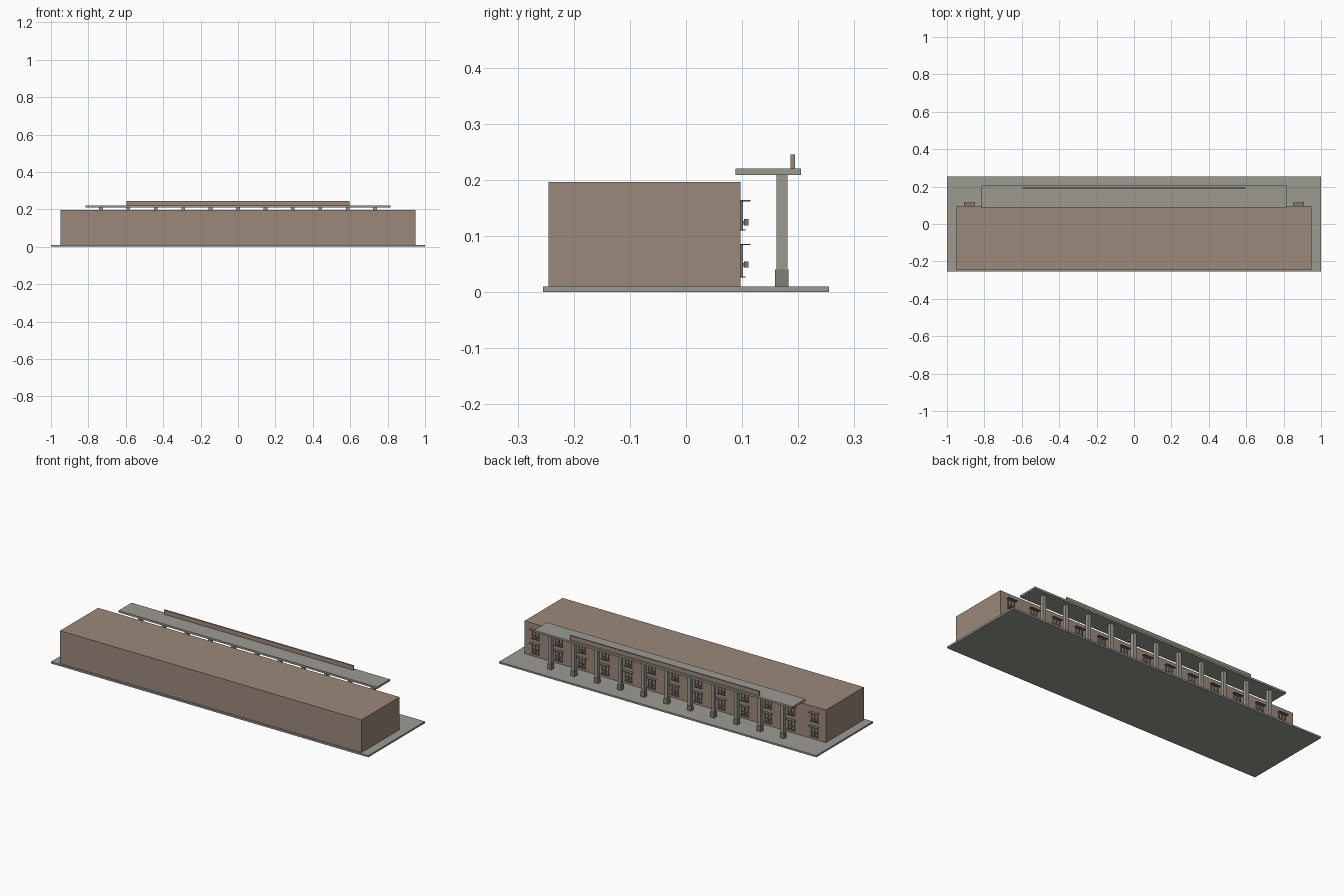
import bpy, bmesh
from mathutils import Matrix

if "Cube" in bpy.data.objects:
    bpy.data.objects.remove(bpy.data.objects["Cube"])


def material(name, rgb):
    m = bpy.data.materials.new(name)
    m.diffuse_color = (*rgb, 1)
    m.use_nodes = True
    m.node_tree.nodes["Principled BSDF"].inputs["Base Color"].default_value = m.diffuse_color
    return m


BRICK = material("brick", (0.33, 0.25, 0.20))
CONCRETE = material("concrete", (0.33, 0.325, 0.29))
PLINTH = material("plinth", (0.22, 0.21, 0.18))
FRAME = material("frame", (0.22, 0.19, 0.16))


def boxes(name, extents, mat):
    """One object made of boxes given as (x0, x1, y0, y1, z0, z1)."""
    bm = bmesh.new()
    for x0, x1, y0, y1, z0, z1 in extents:
        centre = Matrix.Translation(((x0 + x1) / 2, (y0 + y1) / 2, (z0 + z1) / 2))
        size = Matrix.Diagonal((x1 - x0, y1 - y0, z1 - z0, 1))
        bmesh.ops.create_cube(bm, size=1, matrix=centre @ size)
    mesh = bpy.data.meshes.new(name)
    bm.to_mesh(mesh)
    bm.free()
    mesh.materials.append(mat)
    obj = bpy.data.objects.new(name, mesh)
    bpy.context.collection.objects.link(obj)
    return obj


def window(name, x, z0, z1, unit_z):
    wall = 0.097
    w = 0.022  # half width of the frame
    t = 0.004  # bar thickness
    front = 0.102
    # jambs, centre mullion, head and bottom rail
    parts = [(x + c - t / 2, x + c + t / 2, wall, front, z0, z1)
             for c in (-w + t / 2, 0, w - t / 2)]
    parts += [(x - w, x + w, wall, front, z, z + t) for z in (z0, z1 - t)]
    # projecting hood and sill
    parts.append((x - 0.029, x + 0.029, wall, 0.115, z1 - 0.002, z1))
    parts.append((x - 0.025, x + 0.025, wall, 0.106, z0, z0 + 0.002))
    # box unit on its bracket
    parts.append((x - 0.013, x + 0.013, 0.103, 0.111, unit_z, unit_z + 0.011))
    parts.append((x - 0.010, x + 0.010, wall, 0.104, unit_z + 0.002, unit_z + 0.008))
    boxes(name, parts, FRAME)


# ground slab and main block
boxes("ground_slab", [(-1, 1, -0.255, 0.255, 0, 0.01)], CONCRETE)
boxes("main_block", [(-0.95, 0.95, -0.245, 0.097, 0.01, 0.196)], BRICK)

# canopy with its parapet board
boxes("canopy", [(-0.815, 0.815, 0.088, 0.205, 0.209, 0.22)], CONCRETE)
boxes("parapet_board", [(-0.597, 0.597, 0.186, 0.194, 0.22, 0.245)], BRICK)

# columns on square plinths
BAY = 0.1466
for i in range(-5, 6):
    x = i * BAY
    boxes("column", [(x - 0.01, x + 0.01, 0.161, 0.181, 0.04, 0.209)], CONCRETE)
    boxes("column_plinth", [(x - 0.0125, x + 0.0125, 0.159, 0.183, 0.01, 0.04)], PLINTH)

# two rows of windows
for i in range(-6, 7):
    window("lower_window", i * BAY, 0.026, 0.086, 0.044)
    window("upper_window", i * BAY, 0.11, 0.164, 0.119)
